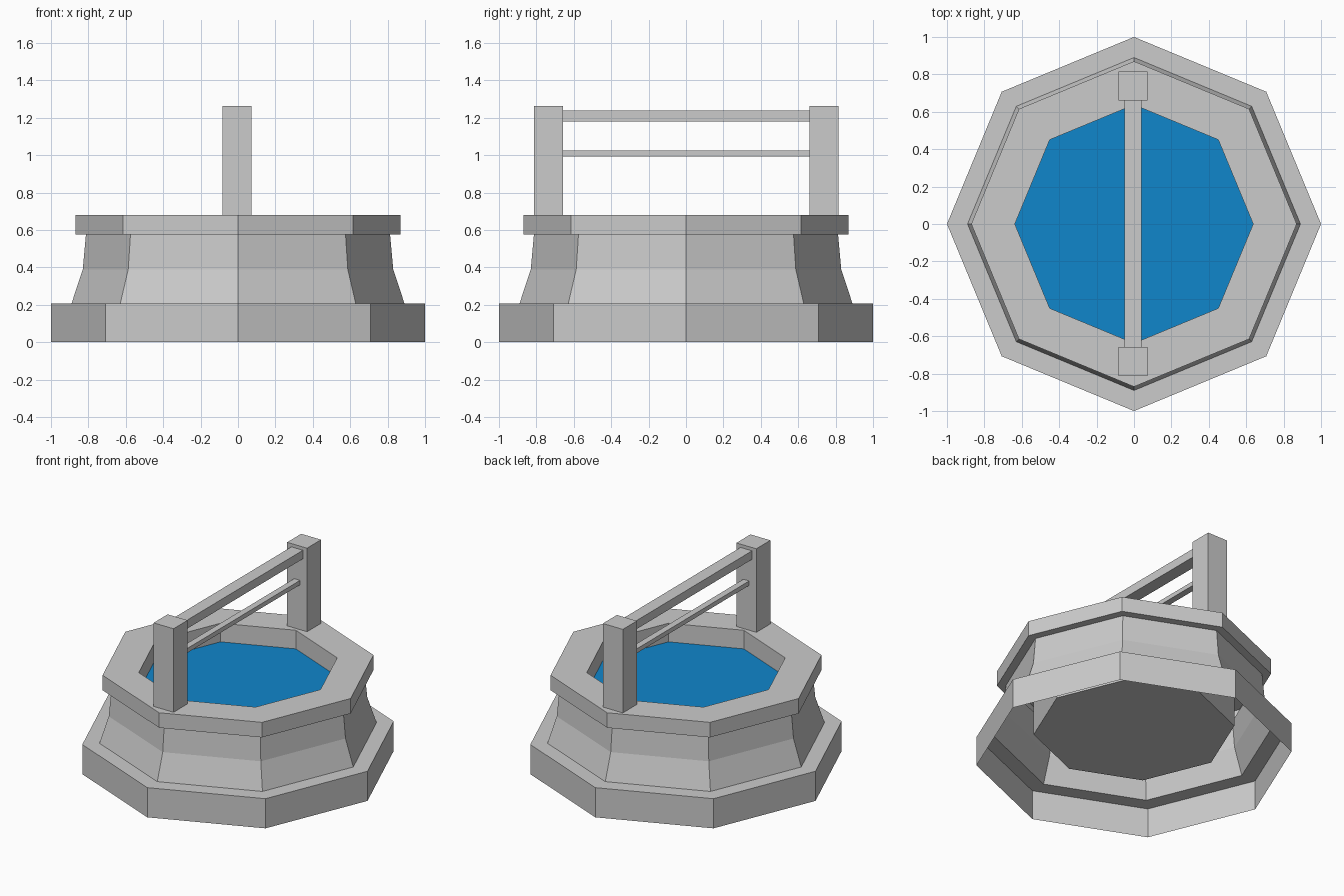
import bpy, bmesh
from math import cos, sin, pi

if "Cube" in bpy.data.objects:
    bpy.data.objects.remove(bpy.data.objects["Cube"])

SIDES = 8


def finish(name, bm):
    mesh = bpy.data.meshes.new(name)
    bm.to_mesh(mesh)
    bm.free()
    obj = bpy.data.objects.new(name, mesh)
    bpy.context.collection.objects.link(obj)
    return obj


def lathe(name, profile):
    """Revolve an (r, z) profile in eight flat sides and cap its last ring."""
    bm = bmesh.new()
    rings = [[bm.verts.new((r * cos(2 * pi * i / SIDES), r * sin(2 * pi * i / SIDES), z))
              for i in range(SIDES)] for r, z in profile]
    for low, high in zip(rings, rings[1:]):
        for i in range(SIDES):
            j = (i + 1) % SIDES
            bm.faces.new((low[i], low[j], high[j], high[i]))
    bm.faces.new(rings[-1])
    return finish(name, bm)


def box(name, x, y, z):
    """Box from (min, max) ranges."""
    bm = bmesh.new()
    bmesh.ops.create_cube(bm, size=1)
    for v in bm.verts:
        v.co = [(a + b) / 2 + c * (b - a) for (a, b), c in zip((x, y, z), v.co)]
    return finish(name, bm)


# Stone shell: base step, flared wall, rim, inner shaft and floor (open underneath)
lathe("well_wall", [(1.0, 0), (1.0, 0.207), (0.89, 0.207), (0.83, 0.39), (0.813, 0.575),
                    (0.87, 0.575), (0.87, 0.68), (0.637, 0.68), (0.637, 0.207)])

# Water surface
water = lathe("water", [(0.637, 0.55)])
blue = bpy.data.materials.new("water_blue")
blue.diffuse_color = (0.005, 0.24, 0.6, 1)
blue.use_nodes = True
blue.node_tree.nodes["Principled BSDF"].inputs["Base Color"].default_value = blue.diffuse_color
water.data.materials.append(blue)

# Posts standing on the rim
for name, y in (("front_post", (-0.812, -0.657)), ("back_post", (0.66, 0.815))):
    box(name, (-0.083, 0.071), y, (0.68, 1.263))

# Crossbars between the posts
box("top_beam", (-0.05, 0.039), (-0.657, 0.66), (1.18, 1.24))
box("lower_bar", (-0.028, 0.017), (-0.657, 0.66), (0.993, 1.024))
